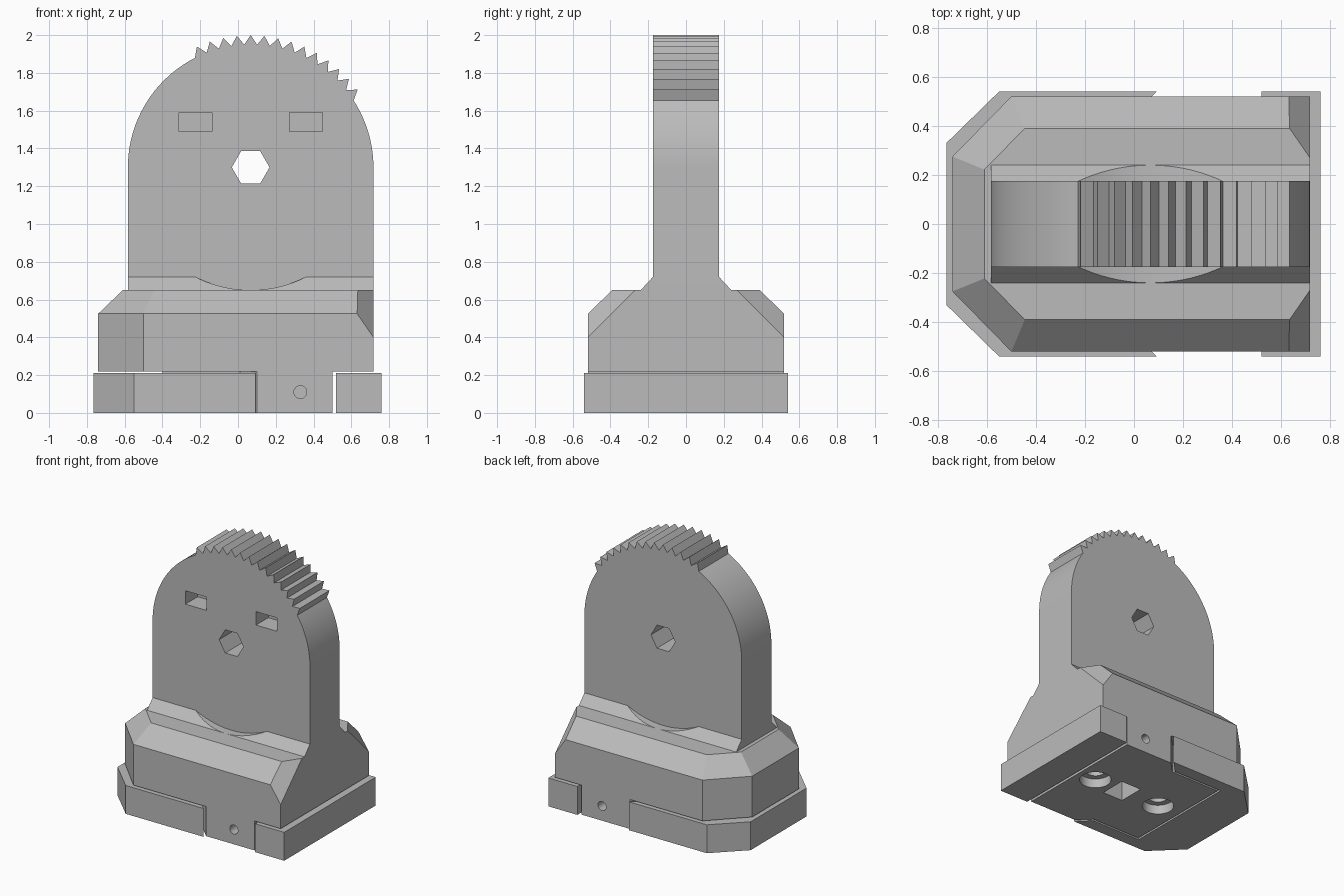
import bpy, bmesh
from math import sin, cos, radians
from mathutils import Vector

if "Cube" in bpy.data.objects:
    bpy.data.objects.remove(bpy.data.objects["Cube"], do_unlink=True)

# One flat grey for the whole model
grey = bpy.data.materials.new("plain_grey")
grey.use_nodes = True
grey.diffuse_color = (0.5, 0.5, 0.5, 1)
grey.node_tree.nodes["Principled BSDF"].inputs["Base Color"].default_value = (0.5, 0.5, 0.5, 1)

CX, CZ, R = 0.067, 1.30, 0.65      # pivot centre and disc radius
LEFT, RIGHT = CX - R, CX + R


def loft(name, rings, planes=()):
    """Closed solid through matching rings, optionally trimmed by planes."""
    bm = bmesh.new()
    loops = [[bm.verts.new(p) for p in ring] for ring in rings]
    n = len(loops[0])
    for a, b in zip(loops, loops[1:]):
        for i in range(n):
            j = (i + 1) % n
            bm.faces.new((a[i], a[j], b[j], b[i]))
    bm.faces.new(loops[0][::-1])
    bm.faces.new(loops[-1])
    for point, normal in planes:
        cut = bmesh.ops.bisect_plane(
            bm, geom=bm.verts[:] + bm.edges[:] + bm.faces[:], dist=1e-5,
            plane_co=point, plane_no=Vector(normal).normalized(), clear_outer=True)
        edges = [e for e in cut["geom_cut"] if isinstance(e, bmesh.types.BMEdge)]
        bmesh.ops.holes_fill(bm, edges=edges, sides=0)
    bmesh.ops.recalc_face_normals(bm, faces=bm.faces)
    mesh = bpy.data.meshes.new(name)
    bm.to_mesh(mesh)
    bm.free()
    mesh.materials.append(grey)
    obj = bpy.data.objects.new(name, mesh)
    bpy.context.collection.objects.link(obj)
    return obj


def prism(name, pts, axis, lo, hi):
    """Extrude a 2D outline along one axis."""
    place = {"x": lambda a, b, t: (t, a, b),
             "y": lambda a, b, t: (a, t, b),
             "z": lambda a, b, t: (a, b, t)}[axis]
    return loft(name, [[place(a, b, t) for a, b in pts] for t in (lo, hi)])


def circle(u, v, r, n=32):
    return [(u + r * cos(radians(360 * i / n)), v + r * sin(radians(360 * i / n)))
            for i in range(n)]


def rect(u, v, w, h):
    return [(u - w / 2, v - h / 2), (u + w / 2, v - h / 2),
            (u + w / 2, v + h / 2), (u - w / 2, v + h / 2)]


def mirrored(half):
    """Complete an outline by mirroring it across y = 0."""
    return half + [(x, -y) for x, y in reversed(half)]


def carve(obj, cutter):
    mod = obj.modifiers.new("cut", "BOOLEAN")
    mod.operation = "DIFFERENCE"
    mod.solver = "EXACT"
    mod.object = cutter
    cutter.hide_render = True
    bpy.context.view_layer.objects.active = obj
    bpy.ops.object.modifier_apply(modifier=mod.name)
    bpy.data.objects.remove(cutter, do_unlink=True)


def polar(deg, r):
    return (CX + r * cos(radians(deg)), CZ + r * sin(radians(deg)))


# Upright plate with rounded top and a band of teeth
outline = [(RIGHT, 0.64)]
outline += [polar(a, R) for a in range(0, 33, 3)]
for a in range(33, 117, 6):
    outline += [polar(a, R), polar(a + 3, R + 0.05)]
outline += [polar(a, R) for a in range(117, 181, 3)]
outline += [(LEFT, 0.64)]
plate = prism("upright_plate", outline, "y", -0.175, 0.175)
carve(plate, prism("hex_cutter", circle(CX, CZ, 0.1, 6), "y", -0.4, 0.4))
for side in (-1, 1):
    pocket = rect(CX + side * 0.292, 1.54, 0.175, 0.1)
    carve(plate, prism("pocket_cutter", pocket, "y", -0.4, -0.03))

# Sloped fillet at the foot of the plate, scooped by the disc
fillet = prism("plate_fillet", [(-0.24, 0.64), (0.24, 0.64), (0.24, 0.65), (0.175, 0.72),
                                (-0.175, 0.72), (-0.24, 0.65)], "x", LEFT, RIGHT)
carve(fillet, prism("scoop_cutter", circle(CX, CZ, R, 120), "y", -0.4, 0.4))

# Chamfered body with the two corners at one end trimmed
lower = mirrored([(RIGHT, 0.52), (-0.5, 0.52), (-0.74, 0.275)])
upper = mirrored([(RIGHT, 0.39), (-0.445, 0.39), (-0.61, 0.222)])
body = loft("body", [[(x, y, 0.22) for x, y in lower],
                     [(x, y, 0.525) for x, y in lower],
                     [(x, y, 0.65) for x, y in upper]],
            [((RIGHT, s * 0.27, 0.65), (1.45, s, 1)) for s in (-1, 1)])

# Neck that drops from the body into the base
neck = prism("neck", mirrored([(0.5, 0.52), (0.1, 0.52), (0.01, 0.43), (-0.4, 0.43)]),
             "z", 0, 0.225)
for side in (-1, 1):
    lo, hi = sorted((side * 0.4, side * 0.6))
    carve(neck, prism("pin_cutter", circle(0.33, 0.11, 0.034, 24), "y", lo, hi))
    x = CX + side * 0.285
    carve(neck, prism("counterbore_cutter", circle(x, 0, 0.11), "z", -0.1, 0.07))
    carve(neck, prism("bolt_cutter", circle(x, 0, 0.065), "z", -0.1, 0.2))
carve(neck, prism("socket_cutter", rect(0.11, 0, 0.17, 0.2), "z", -0.1, 0.2))

# Base: a U-shaped rim and a separate end bar
rim = prism("base_rim", mirrored([(-0.415, 0.445), (0, 0.445), (0.093, 0.54),
                                  (-0.55, 0.54), (-0.765, 0.33)])[:5]
            + [(-0.765, -0.33), (-0.55, -0.54), (0.093, -0.54), (0, -0.445), (-0.415, -0.445)],
            "z", 0, 0.212)
bar = prism("base_end_bar", rect(0.64, 0, 0.24, 1.08), "z", 0, 0.212)

# Smooth the round surfaces, keep corners crisp
bpy.ops.object.select_all(action="DESELECT")
for obj in (plate, fillet, body, neck, rim, bar):
    obj.select_set(True)
bpy.context.view_layer.objects.active = plate
bpy.ops.object.shade_smooth_by_angle(angle=radians(25))
